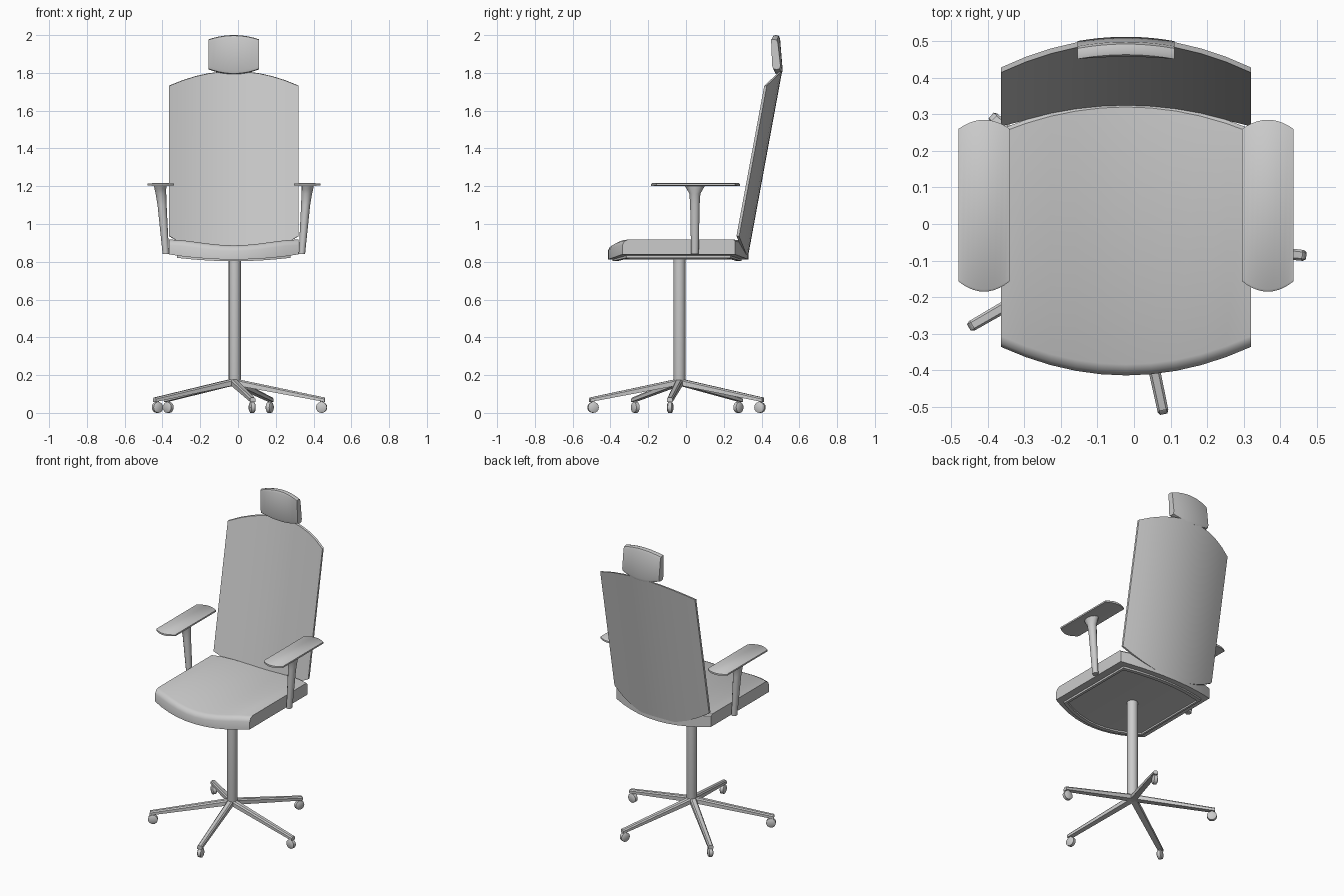
import bpy, bmesh, math
from mathutils import Vector, Matrix

if "Cube" in bpy.data.objects:
    bpy.data.objects.remove(bpy.data.objects["Cube"])

CX, CY = -0.022, -0.035   # chair mirror plane, column position in y


def loft(name, rings, angle=40):
    """Skin closed rings of equal point count and cap both ends."""
    bm = bmesh.new()
    vs = [[bm.verts.new(p) for p in r] for r in rings]
    n = len(rings[0])
    for a, b in zip(vs, vs[1:]):
        for i in range(n):
            bm.faces.new((a[i], a[(i + 1) % n], b[(i + 1) % n], b[i]))
    bm.faces.new(vs[0])
    bm.faces.new(vs[-1])
    bmesh.ops.recalc_face_normals(bm, faces=bm.faces)
    me = bpy.data.meshes.new(name)
    bm.to_mesh(me)
    bm.free()
    ob = bpy.data.objects.new(name, me)
    bpy.context.collection.objects.link(ob)
    bpy.ops.object.select_all(action='DESELECT')
    ob.select_set(True)
    bpy.context.view_layer.objects.active = ob
    bpy.ops.object.shade_smooth_by_angle(angle=math.radians(angle))
    return ob


def panel(name, centre, half, section, ts=None):
    """Loft across x; section(t) gives the y-z outline for t in -1..1."""
    ts = ts or [i / 5 - 1 for i in range(11)]
    return loft(name, [[(centre + t * half, y, z) for y, z in section(t)] for t in ts])


def ellipse(x, y, z, rx, ry, n=12):
    return [(x + rx * math.cos(2 * math.pi * i / n),
             y + ry * math.sin(2 * math.pi * i / n), z) for i in range(n)]


# Seat: bowed front and back edges, dipped along the middle
def seat_section(t):
    q = t * t
    f, b = -0.414 + 0.078 * q, 0.33 - 0.07 * q
    top, bot = 0.887 + 0.031 * q * (2 - q), 0.812 + 0.027 * q
    return [(f, bot), (f, top - 0.03), (f + 0.01, top - 0.01), (f + 0.03, top),
            (b - 0.01, top), (b, top - 0.01), (b, bot)]

panel("seat", CX, 0.342, seat_section)


# Tray under the seat with a shallow recess inside its rim
def tray_section(t):
    q = t * t
    f, b = -0.39 + 0.075 * q, 0.295 - 0.06 * q
    bot = 0.803 + 0.018 * q
    r = bot + (0.01 if abs(t) < 0.95 else 0)
    return [(f, bot + 0.03), (f, bot), (f + 0.025, bot), (f + 0.026, r),
            (b - 0.026, r), (b - 0.025, bot), (b, bot), (b, bot + 0.03)]

panel("seat_tray", CX, 0.3, tray_section,
      [-1, -0.95, -0.949, -0.7, -0.45, -0.2, 0, 0.2, 0.45, 0.7, 0.949, 0.95, 1])


# Backrest: thin curved panel leaning back
def back_section(t):
    q = t * t
    z0, z1 = 0.82 + 0.115 * q, 1.81 - 0.077 * q
    y = lambda z: 0.327 + 0.184 * (z - 0.82) - 0.067 * q
    th = 0.014
    return [(y(z0), z0), (y(z1), z1), (y(z1) - th, z1 - 0.002), (y(z0) - th, z0 + 0.002)]

panel("backrest", CX, 0.342, back_section)


# Headrest
def head_section(t):
    q = t * t
    z0, z1 = 1.793 + 0.025 * q, 2.0 - 0.022 * q
    e = 0.012 * q
    return [(0.473 - e, z0 + 0.004), (0.468 - e, z0 + 0.02), (0.457 - e / 2, z1 - 0.015),
            (0.463 - e, z1 - 0.003), (0.475 - e, z1), (0.492 - e, z1 - 0.004),
            (0.498 - e, z1 - 0.018), (0.512 - e, z0 + 0.02), (0.507 - e, z0 + 0.004),
            (0.49 - e, z0)]

panel("headrest", CX, 0.133, head_section)


# Armrests: flat pad on a flared post
def pad_section(t):
    q = t * t
    f, b, c = -0.185 + 0.028 * q, 0.285 - 0.025 * q, 0.003 * q
    return [(f, 1.201 + c), (f, 1.212), (f + 0.006, 1.217 - c),
            (b - 0.006, 1.217 - c), (b, 1.212), (b, 1.201 + c)]

for side, s in (("left", -1), ("right", 1)):
    panel(side + "_arm_pad", CX + s * 0.388, 0.07, pad_section)
    loft(side + "_arm_post", [
        ellipse(CX + s * ox, 0.047, z, rx, ry) for ox, z, rx, ry in (
            (0.360, 0.84, 0.017, 0.02), (0.380, 1.1, 0.024, 0.025),
            (0.386, 1.16, 0.028, 0.029), (0.389, 1.185, 0.031, 0.043),
            (0.390, 1.203, 0.033, 0.054))])

# Column
loft("column", [ellipse(CX + 0.005, CY, z, r, r, 16) for z, r in
                ((0.145, 0.024), (0.18, 0.032), (0.82, 0.032))])


# Five-star base with a caster disc under each tip
def leg_ring(r, z0, z1, w):
    return [(r, -w, z0), (r, -w, z1 - 0.01), (r, -w * 0.6, z1 - 0.002), (r, w * 0.6, z1 - 0.002),
            (r, w, z1 - 0.01), (r, w, z0)]

for i in range(5):
    place = Matrix.Translation((CX, CY, 0)) @ Matrix.Rotation(math.radians(-6 + 72 * i), 4, 'Z')
    leg = loft(f"base_leg_{i + 1}", [leg_ring(0, 0.148, 0.186, 0.019),
                                     leg_ring(0.03, 0.142, 0.178, 0.019),
                                     leg_ring(0.485, 0.058, 0.083, 0.015)])
    wheel = loft(f"caster_{i + 1}", [
        [(0.467 + r * math.cos(a), y, 0.029 + r * math.sin(a))
         for a in (2 * math.pi * k / 16 for k in range(16))]
        for y, r in ((-0.015, 0.02), (-0.01, 0.029), (0.01, 0.029), (0.015, 0.02))], 60)
    stem = loft(f"caster_stem_{i + 1}", [ellipse(0.467, 0, z, 0.008, 0.008, 8) for z in (0.05, 0.07)])
    for ob in (leg, wheel, stem):
        ob.matrix_world = place
